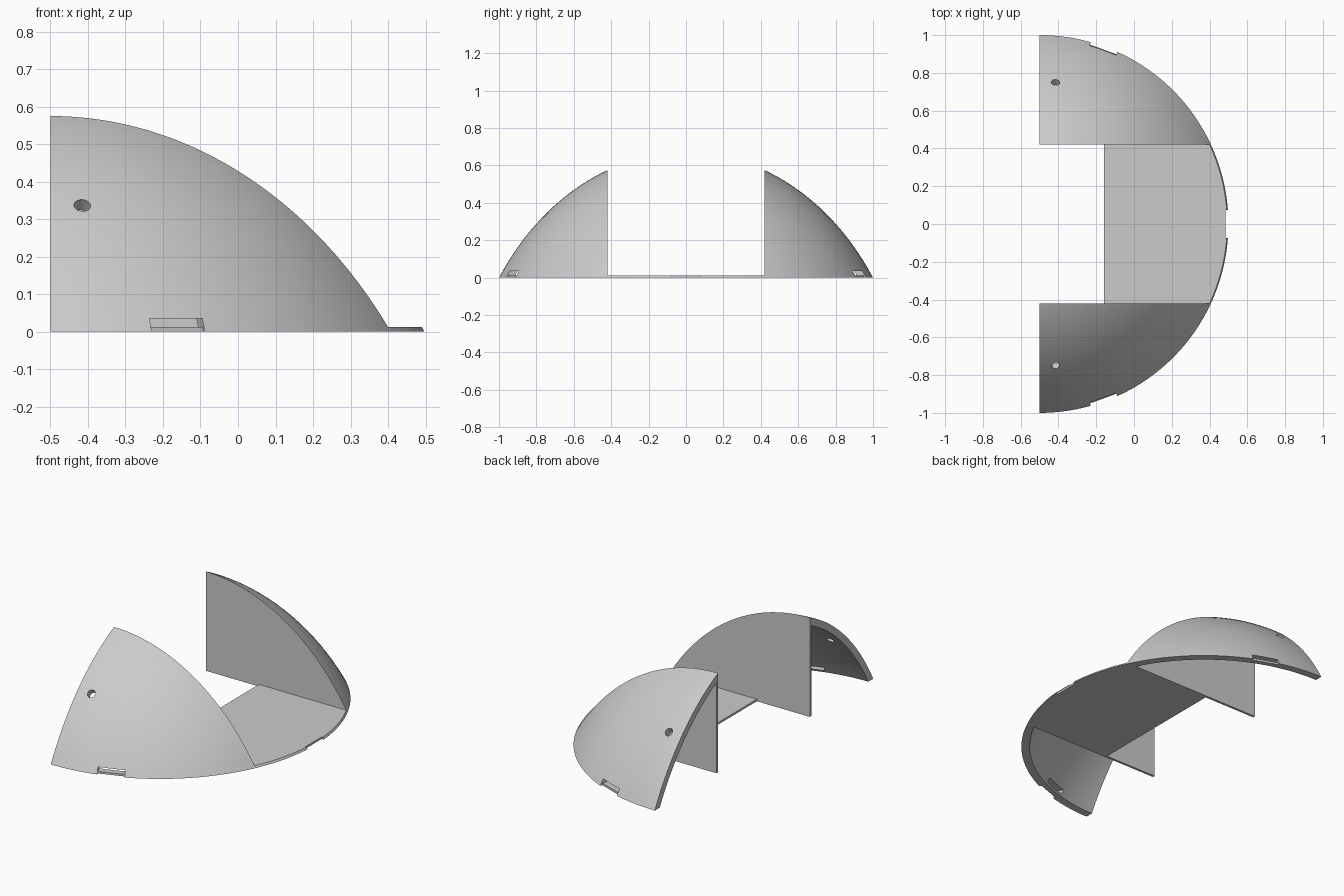
import bpy, bmesh, math
from mathutils import Vector, Matrix

if "Cube" in bpy.data.objects:
    bpy.data.objects.remove(bpy.data.objects["Cube"], do_unlink=True)

AXIS_X = -0.5            # dome axis
RADIUS, HEIGHT = 1.2, 1.4976   # semi-axes of the outer ellipsoid
SINK = 0.828             # depth of its centre below the ground
WALL = 0.04
PLATE = 0.012
GAP = 0.42               # half width of the opening
PANEL = 0.014

grey = bpy.data.materials.new("light_grey")
grey.use_nodes = True
grey.diffuse_color = (0.6, 0.6, 0.6, 1)
grey.node_tree.nodes["Principled BSDF"].inputs["Base Color"].default_value = (0.6, 0.6, 0.6, 1)


def arc(inset, steps=28):
    """Dome profile from the rim up to the pole."""
    a, b = RADIUS - inset, HEIGHT - inset
    start = math.asin(SINK / b)
    angles = [start + (math.pi / 2 - start) * i / steps for i in range(steps + 1)]
    return [(a * math.cos(t), b * math.sin(t) - SINK) for t in angles]


def half_dome(profile, segments=96):
    """Closed half turn of a profile around the dome axis."""
    bm = bmesh.new()
    rings = []
    for i in range(segments + 1):
        t = math.pi * i / segments - math.pi / 2
        rings.append([bm.verts.new((AXIS_X + r * math.cos(t), r * math.sin(t), z))
                      for r, z in profile])
    n = len(profile)
    for a, b in zip(rings, rings[1:]):
        for j in range(n):
            k = (j + 1) % n
            bm.faces.new((a[j], b[j], b[k], a[k]))
    bm.faces.new(rings[0])
    bm.faces.new(rings[-1][::-1])
    bmesh.ops.remove_doubles(bm, verts=bm.verts, dist=1e-5)
    return bm


def keep(bm, point, direction):
    """Cut with a plane, keep the side the direction points to, close the cut."""
    bmesh.ops.bisect_plane(bm, geom=bm.verts[:] + bm.edges[:] + bm.faces[:], dist=1e-6,
                           plane_co=point, plane_no=direction, clear_inner=True)
    bmesh.ops.holes_fill(bm, edges=[e for e in bm.edges if e.is_boundary], sides=0)


def finish(bm, name):
    bmesh.ops.recalc_face_normals(bm, faces=bm.faces)
    mesh = bpy.data.meshes.new(name)
    bm.to_mesh(mesh)
    bm.free()
    mesh.materials.append(grey)
    obj = bpy.data.objects.new(name, mesh)
    bpy.context.collection.objects.link(obj)
    return obj


def select(obj):
    bpy.ops.object.select_all(action='DESELECT')
    obj.select_set(True)
    bpy.context.view_layer.objects.active = obj


def cut(obj, bm):
    """Subtract a helper solid and discard it."""
    cutter = finish(bm, "cutter")
    cutter.hide_render = True
    mod = obj.modifiers.new("cut", 'BOOLEAN')
    mod.operation, mod.solver, mod.object = 'DIFFERENCE', 'EXACT', cutter
    select(obj)
    bpy.ops.object.modifier_apply(modifier=mod.name)
    bpy.data.objects.remove(cutter, do_unlink=True)


def rim_box(angle, r0, r1, z0, z1, width=0.15):
    """Box on the rim at an angle around the dome axis."""
    bm = bmesh.new()
    place = (Matrix.Translation((AXIS_X, 0, 0)) @ Matrix.Rotation(angle, 4, 'Z')
             @ Matrix.Translation(((r0 + r1) / 2, 0, (z0 + z1) / 2))
             @ Matrix.Diagonal((r1 - r0, width, z1 - z0, 1)))
    bmesh.ops.create_cube(bm, size=1, matrix=place)
    return bm


def hole_rod(side):
    """Round rod along the surface normal."""
    bm = bmesh.new()
    turn = Vector((0.06, side * 0.52, 0.52)).to_track_quat('Z', 'Y').to_matrix().to_4x4()
    place = Matrix.Translation((-0.415, side * 0.75, 0.337)) @ turn
    bmesh.ops.create_cone(bm, cap_ends=True, segments=32, radius1=0.022, radius2=0.022,
                          depth=0.2, matrix=place)
    return bm


solid = [(0, 0)] + arc(0)
shell = arc(0) + arc(WALL)[::-1]

for side, label in ((1, "back"), (-1, "front")):
    # curved shell with rim slot and round hole
    bm = half_dome(shell)
    keep(bm, (0, side * (GAP + PANEL), 0), (0, side, 0))
    wing = finish(bm, label + "_shell")
    angle = side * math.radians(70)
    cut(wing, rim_box(angle, 0.984, 1.1, -0.02, 0.035))
    cut(wing, rim_box(angle, 0.85, 1.1, PLATE, 0.035))
    cut(wing, hole_rod(side))

    # upright panel closing the shell towards the opening
    bm = half_dome(solid)
    keep(bm, (0, side * GAP, 0), (0, side, 0))
    keep(bm, (0, side * (GAP + PANEL), 0), (0, -side, 0))
    finish(bm, label + "_panel")

# flat floor between the panels, notched at the rim
bm = half_dome(solid)
keep(bm, (0, 0, PLATE), (0, 0, -1))
keep(bm, (0, GAP, 0), (0, -1, 0))
keep(bm, (0, -GAP, 0), (0, 1, 0))
keep(bm, (-0.16, 0, 0), (1, 0, 0))
floor = finish(bm, "floor_plate")
cut(floor, rim_box(0, 0.984, 1.1, -0.02, 0.035))

for obj in bpy.context.collection.objects:
    if obj.type == 'MESH' and obj.name.endswith(("shell", "panel", "plate")):
        select(obj)
        bpy.ops.object.shade_smooth_by_angle(angle=math.radians(30))
